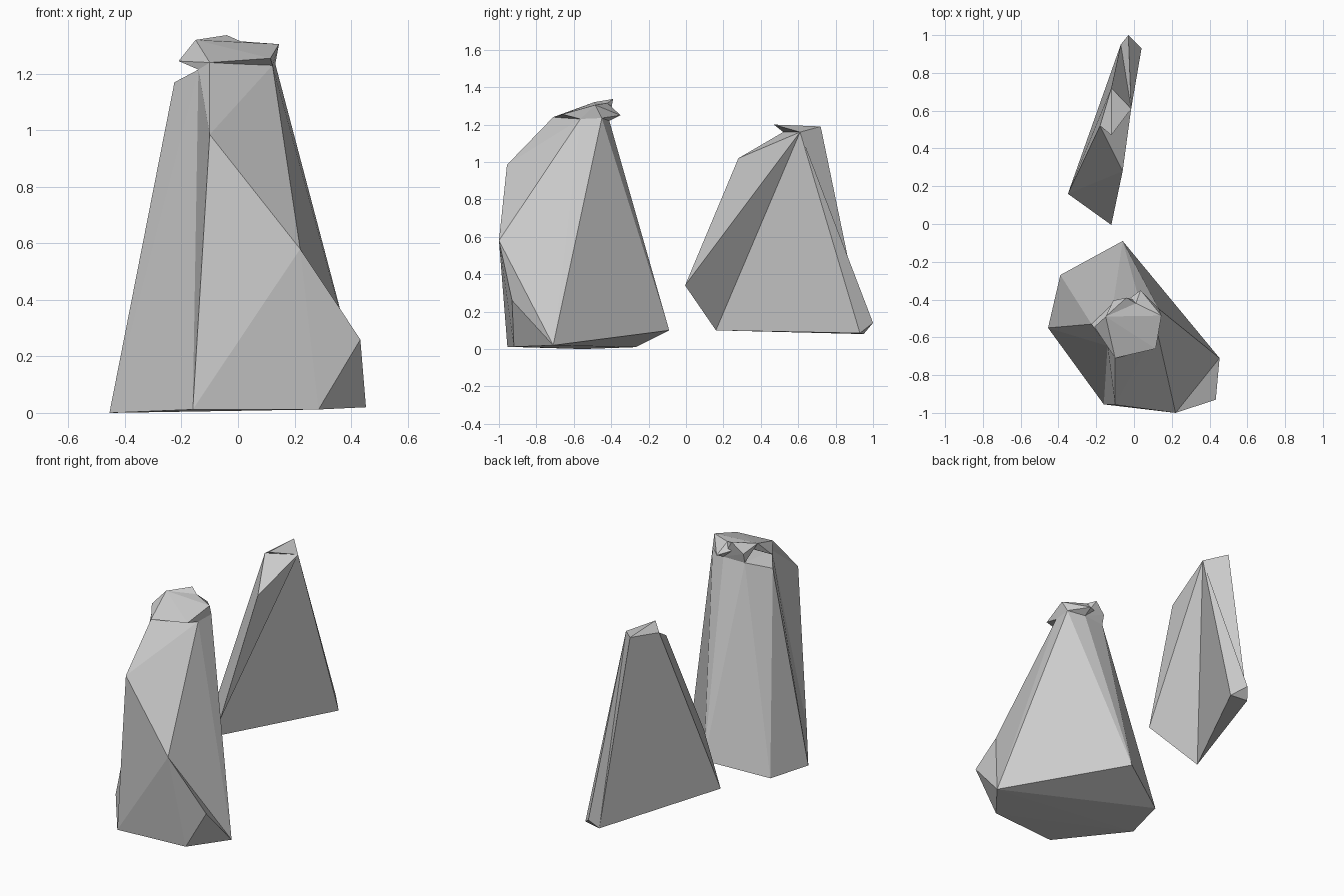
import bpy, bmesh

if "Cube" in bpy.data.objects:
    bpy.data.objects.remove(bpy.data.objects["Cube"])

stone = bpy.data.materials.new("grey stone")
stone.diffuse_color = (0.6, 0.6, 0.6, 1)
stone.use_nodes = True
stone.node_tree.nodes["Principled BSDF"].inputs["Base Color"].default_value = stone.diffuse_color


def rock(name, corners, groups):
    """Flat-faceted rock: one convex chunk for each group of named corners."""
    bm = bmesh.new()
    for group in groups:
        verts = [bm.verts.new(corners[k]) for k in group.split()]
        res = bmesh.ops.convex_hull(bm, input=verts)
        loose = [v for v in res["geom_interior"] + res["geom_unused"]
                 if isinstance(v, bmesh.types.BMVert)]
        bmesh.ops.delete(bm, geom=list(set(loose)), context='VERTS')
    bmesh.ops.recalc_face_normals(bm, faces=bm.faces)
    mesh = bpy.data.meshes.new(name)
    bm.to_mesh(mesh)
    bm.free()
    mesh.materials.append(stone)
    obj = bpy.data.objects.new(name, mesh)
    bpy.context.collection.objects.link(obj)
    return obj


# Front rock: foot, belly, neck and overhanging cap
front = dict(
    foot_left=(-.455, -.55, 0), foot_front=(-.16, -.955, .012),
    foot_right=(.285, -.92, .012), foot_side=(.453, -.71, .02),
    foot_back=(-.06, -.09, .1), foot_rear_left=(-.39, -.27, .01),
    belly=(.22, -1, .58), chip=(.433, -.93, .26), brow=(-.10, -.957, .985),
    neck_left=(-.225, -.53, 1.17), neck_front=(-.14, -.645, 1.215),
    neck_right=(.122, -.565, 1.23), neck_side=(.132, -.45, 1.235),
    neck_back=(.03, -.41, 1.22), neck_rear=(-.11, -.42, 1.215),
    lip=(-.10, -.71, 1.24), lip_left=(-.21, -.545, 1.245),
    lip_right=(.115, -.66, 1.255), lip_side=(.145, -.485, 1.305),
    lip_back=(.035, -.35, 1.25), lip_rear=(-.11, -.405, 1.275),
    crown=(-.15, -.49, 1.32), ridge=(.01, -.42, 1.315),
    peak=(-.04, -.39, 1.337))
rock("front_rock_body", front, [
    "foot_left foot_front foot_right foot_side foot_back foot_rear_left belly "
    "neck_left neck_front neck_right neck_side neck_back neck_rear",
    "foot_front belly brow neck_front neck_right lip",
    "foot_front belly chip foot_right foot_side"])
rock("front_rock_cap", front, [
    "lip lip_left lip_right lip_side crown ridge neck_right neck_front",
    "lip_side ridge lip_back neck_side neck_back neck_right crown",
    "crown peak ridge lip_rear neck_rear neck_back neck_right"])

# Back rock: thin slab with a ridged heel and a small horn on top
back = dict(
    foot=(-.35, .16, .1), toe=(-.12, -.005, .34), heel_right=(.04, .93, .085),
    heel_left=(-.07, .95, .08), heel=(-.03, 1, .14), shoulder=(-.06, .28, 1.02),
    apex=(-.015, .61, 1.16), top_back=(-.12, .72, 1.19),
    top_left=(-.18, .52, 1.16), horn=(-.12, .47, 1.2))
rock("back_rock_body", back, [
    "foot heel_left apex top_back top_left",
    "foot heel_right heel heel_left apex",
    "foot toe shoulder apex top_left"])
rock("back_rock_horn", back, ["horn top_left apex top_back"])
